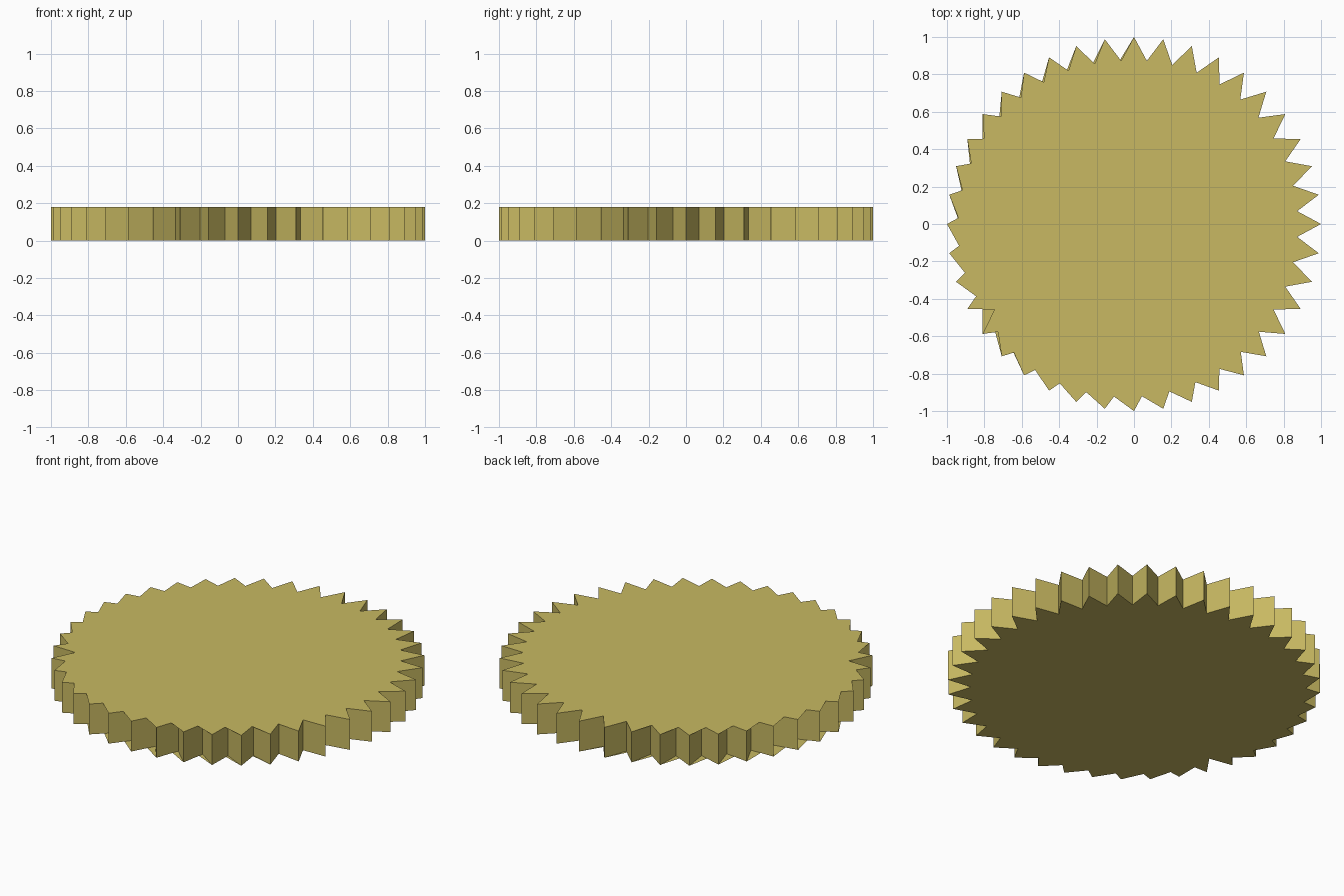
import bpy, bmesh, math

if "Cube" in bpy.data.objects:
    bpy.data.objects.remove(bpy.data.objects["Cube"])

TEETH, R_TIP, R_ROOT, HEIGHT = 40, 1.0, 0.875, 0.18
N = TEETH * 2

brass = bpy.data.materials.new("dull_brass")
brass.diffuse_color = (0.578, 0.485, 0.122, 1.0)
brass.use_nodes = True
brass.node_tree.nodes["Principled BSDF"].inputs["Base Color"].default_value = brass.diffuse_color

bm = bmesh.new()


def ring(z):
    """Zigzag outline: even points are tips, odd points are roots."""
    pts = []
    for i in range(N):
        a = 2 * math.pi * i / N
        r = R_ROOT if i % 2 else R_TIP
        pts.append(bm.verts.new((r * math.cos(a), r * math.sin(a), z)))
    return pts


def fan(verts, apex, flip):
    """Cap fanned from one root point, so it bridges the nearby notches."""
    for k in range(1, N - 1):
        tri = [verts[apex], verts[(apex + k) % N], verts[(apex + k + 1) % N]]
        bm.faces.new(tri[::-1] if flip else tri)


bottom, top = ring(0.0), ring(HEIGHT)

# tooth walls
for i in range(N):
    j = (i + 1) % N
    bm.faces.new((bottom[i], bottom[j], top[j], top[i]))

# top and bottom caps
fan(top, 47, False)
fan(bottom, 45, True)

mesh = bpy.data.meshes.new("toothed_disc")
bm.to_mesh(mesh)
bm.free()
mesh.materials.append(brass)
disc = bpy.data.objects.new("toothed_disc", mesh)
bpy.context.collection.objects.link(disc)
